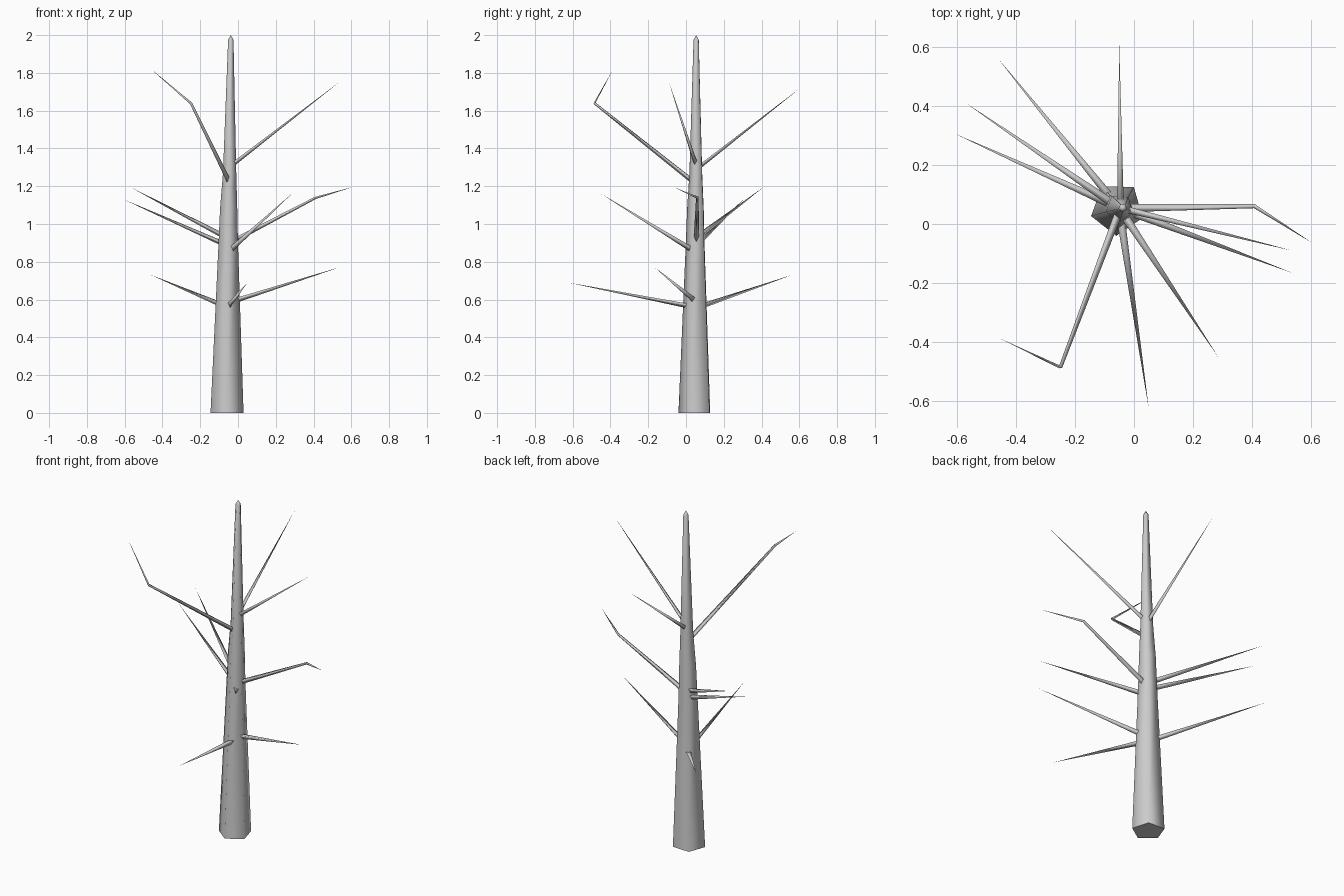
import bpy, bmesh
from math import cos, sin, pi, radians
from mathutils import Vector

if "Cube" in bpy.data.objects:
    bpy.data.objects.remove(bpy.data.objects["Cube"])


def tube(name, path, sides, phase=0.0, level=False):
    """Loft rings along (point, radius) pairs; zero radius makes a tip."""
    bm = bmesh.new()
    rings = []
    pts = [Vector(p) for p, r in path]
    for i, (p, r) in enumerate(path):
        if r == 0:
            rings.append([bm.verts.new(p)])
            continue
        if level:
            u, v = Vector((1, 0, 0)), Vector((0, 1, 0))
        else:
            d = (pts[min(i + 1, len(pts) - 1)] - pts[max(i - 1, 0)]).normalized()
            u = d.cross(Vector((0, 0, 1))).normalized()
            v = u.cross(d)
        rings.append([bm.verts.new(pts[i] + r * (u * cos(phase + 2 * pi * k / sides)
                                                 + v * sin(phase + 2 * pi * k / sides)))
                      for k in range(sides)])
    for a, b in zip(rings, rings[1:]):
        for k in range(sides):
            n = (k + 1) % sides
            if len(b) == 1:
                bm.faces.new((a[k], a[n], b[0]))
            else:
                bm.faces.new((a[k], a[n], b[n], b[k]))
    bm.faces.new(rings[0][::-1])
    bmesh.ops.recalc_face_normals(bm, faces=bm.faces)
    mesh = bpy.data.meshes.new(name)
    bm.to_mesh(mesh)
    bm.free()
    ob = bpy.data.objects.new(name, mesh)
    bpy.context.collection.objects.link(ob)
    return ob


# Five-sided tapering trunk with a blunt tip
trunk = tube("trunk", [
    ((-0.057, 0.052, 0.0), 0.092),
    ((-0.051, 0.053, 0.9), 0.054),
    ((-0.049, 0.054, 1.08), 0.048),
    ((-0.044, 0.055, 1.27), 0.037),
    ((-0.038, 0.055, 1.975), 0.015),
    ((-0.038, 0.055, 2.0), 0.0)], 5, radians(-20), level=True)
for poly in trunk.data.polygons:
    poly.use_smooth = len(poly.vertices) < 5

# Branches: start height, start radius, points along the branch (last is the tip)
branches = [
    (0.57, 0.016, [(-0.46, 0.56, 0.73)]),
    (0.57, 0.016, [(0.05, -0.625, 0.69)]),
    (0.60, 0.016, [(0.535, -0.165, 0.77)]),
    (0.87, 0.016, [(0.285, -0.45, 1.16)]),
    (0.90, 0.016, [(-0.605, 0.305, 1.13)]),
    (0.94, 0.016, [(-0.57, 0.41, 1.195)]),
    (0.92, 0.016, [(0.41, 0.06, 1.14), (0.605, -0.065, 1.195)]),
    (1.23, 0.015, [(-0.25, -0.485, 1.64), (-0.46, -0.385, 1.82)]),
    (1.32, 0.013, [(0.535, -0.09, 1.75)]),
    (1.31, 0.013, [(-0.05, 0.605, 1.72)]),
]
for i, (z, r, pts) in enumerate(branches):
    axis = Vector((-0.05 + 0.004 * (z > 1.2), 0.054, z))
    out = Vector(pts[0]) - axis
    out.z = 0
    start = axis + out.normalized() * (0.045 if z < 0.8 else 0.035 if z < 1.2 else 0.022)
    path = [(start, r)]
    if len(pts) == 2:
        path.append((pts[0], r * 0.5))
    path.append((pts[-1], 0))
    limb = tube(f"branch_{i + 1}", path, 3, radians(-90))
    for poly in limb.data.polygons:
        poly.use_smooth = True
    limb.data.polygons[len(limb.data.polygons) - 1].use_smooth = False
